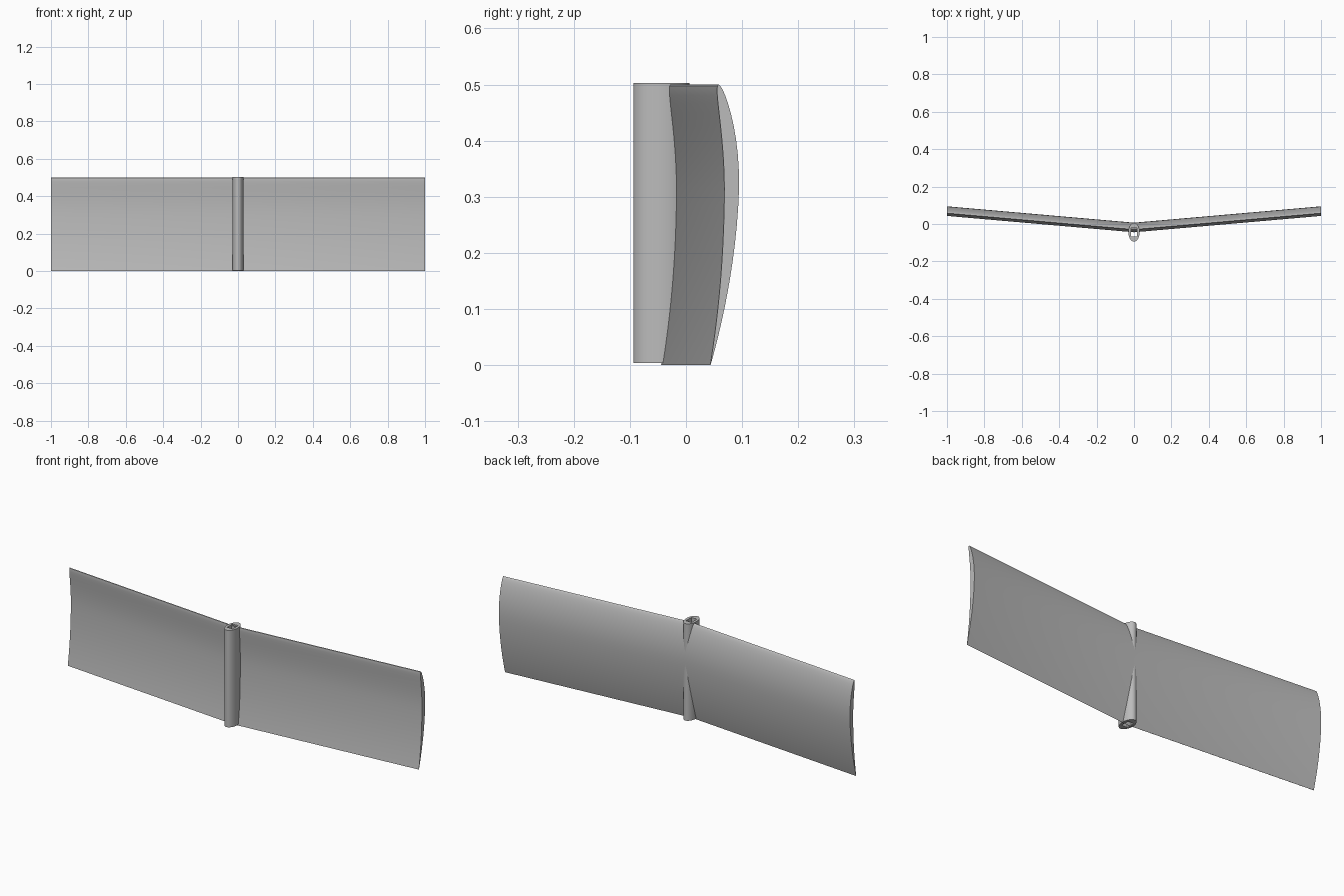
import bpy, bmesh, math

if "Cube" in bpy.data.objects:
    bpy.data.objects.remove(bpy.data.objects["Cube"])

grey = bpy.data.materials.new("plain grey")
grey.diffuse_color = (0.5, 0.5, 0.5, 1)
grey.use_nodes = True
grey.node_tree.nodes["Principled BSDF"].inputs["Base Color"].default_value = grey.diffuse_color


def finish(name, bm):
    bmesh.ops.recalc_face_normals(bm, faces=bm.faces)
    mesh = bpy.data.meshes.new(name)
    bm.to_mesh(mesh)
    bm.free()
    mesh.materials.append(grey)
    ob = bpy.data.objects.new(name, mesh)
    bpy.context.collection.objects.link(ob)
    bpy.ops.object.select_all(action='DESELECT')
    bpy.context.view_layer.objects.active = ob
    ob.select_set(True)
    bpy.ops.object.shade_smooth_by_angle(angle=math.radians(35))
    return ob


def bridge(bm, a, b):
    n = len(a)
    for i in range(n):
        j = (i + 1) % n
        bm.faces.new((a[i], a[j], b[j], b[i]))


# Cambered wing section (4-digit style): nose at z = 0.5, tail at z = 0
CHORD, CAMBER, PEAK, THICK = 0.5, 0.058, 0.4, 0.053
NOSE_Y, TAIL_Y = 0.058, 0.0435   # at the wing tip
RISE = math.tan(math.radians(5))  # sweep of each panel towards +y
STEPS = 24


def section_point(t, side):
    k = PEAK if t < PEAK else 1 - PEAK
    camber = CAMBER * (1 - ((t - PEAK) / k) ** 2)
    half = 5 * THICK * (0.2969 * math.sqrt(t) - 0.126 * t - 0.3516 * t**2
                        + 0.2843 * t**3 - 0.1015 * t**4)
    y = NOSE_Y + (TAIL_Y - NOSE_Y) * t + CHORD * (camber + side * half)
    return y, CHORD * (1 - t)


ts = [(1 - math.cos(math.pi * i / STEPS)) / 2 for i in range(STEPS + 1)]
section = [section_point(t, 1) for t in reversed(ts)]
section += [section_point(t, -1) for t in ts[1:]]

# Wing: tip, root and tip sections joined in one V
bm = bmesh.new()
rings = [[bm.verts.new((x, y - RISE * (1 - abs(x)), z)) for y, z in section]
         for x in (-1, 0, 1)]
bridge(bm, rings[0], rings[1])
bridge(bm, rings[1], rings[2])
bm.faces.new(rings[0])
bm.faces.new(rings[2])
finish("wing", bm)

# Body: oval tube with a rectangular bore
bm = bmesh.new()
N, CY = 48, -0.044
loops = []
for z in (0.004, 0.503):
    outer, inner = [], []
    for i in range(N):
        c, s = math.cos(math.tau * i / N), math.sin(math.tau * i / N)
        m = max(abs(c), abs(s))
        outer.append(bm.verts.new((0.03 * c, CY + 0.05 * s, z)))
        inner.append(bm.verts.new((0.016 * c / m, CY + 0.022 * s / m, z)))
    loops.append((outer, inner))
(o0, i0), (o1, i1) = loops
bridge(bm, o0, o1)
bridge(bm, o1, i1)
bridge(bm, i1, i0)
bridge(bm, i0, o0)
finish("body", bm)
